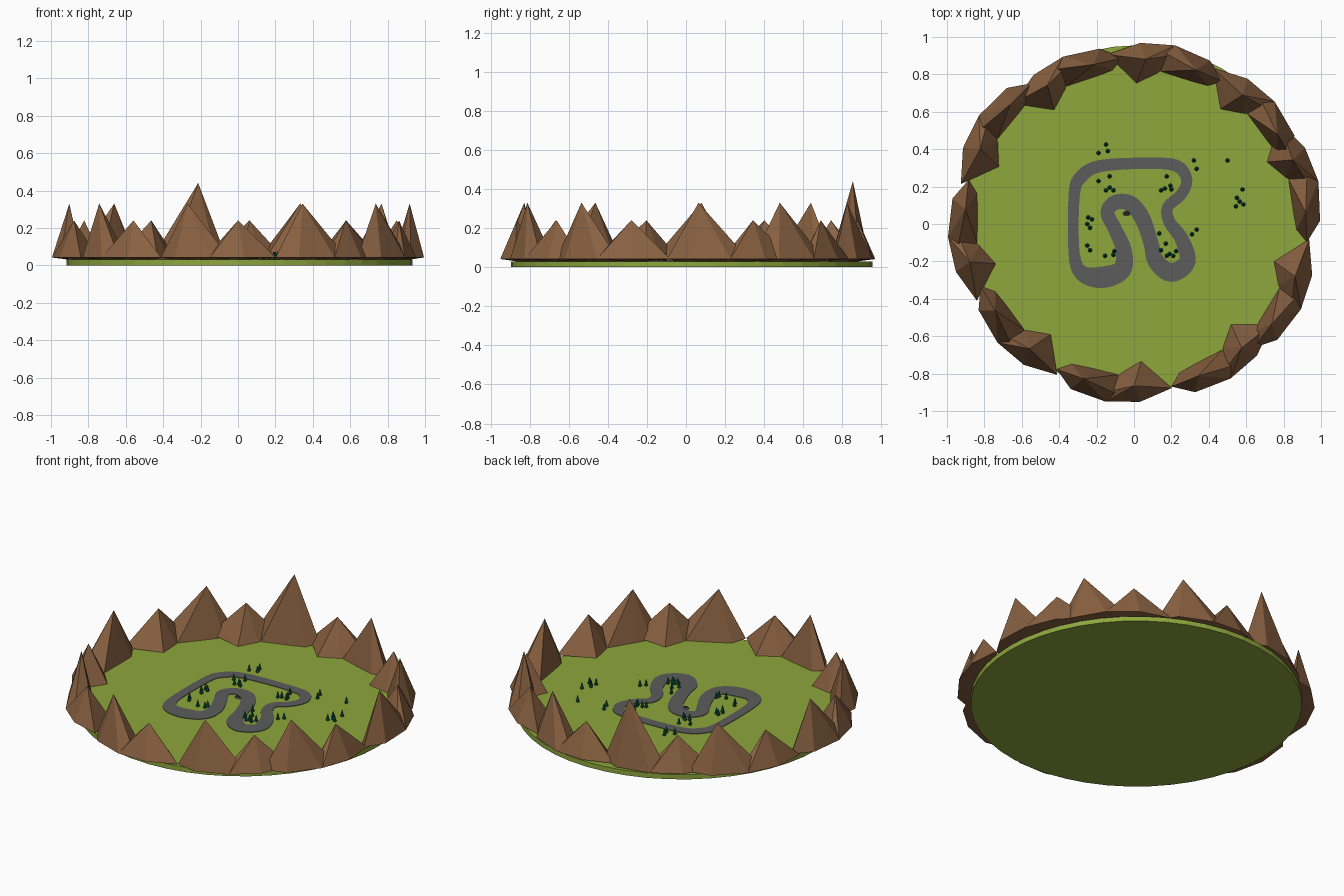
import bpy, bmesh, math
from mathutils import Vector

if "Cube" in bpy.data.objects:
    bpy.data.objects.remove(bpy.data.objects["Cube"])


def material(name, rgb):
    m = bpy.data.materials.new(name)
    m.diffuse_color = (*rgb, 1)
    m.use_nodes = True
    m.node_tree.nodes["Principled BSDF"].inputs["Base Color"].default_value = m.diffuse_color
    return m


GRASS = material("grass green", (0.27, 0.385, 0.046))
ROCK = material("rock brown", (0.25, 0.12, 0.053))
ASPHALT = material("asphalt grey", (0.107, 0.107, 0.107))
PINE = material("pine green", (0.004, 0.095, 0.055))
TRUNK = material("trunk brown", (0.08, 0.035, 0.015))
DARK = material("dark slate", (0.02, 0.02, 0.035))
TOP = 0.03


def finish(name, bm, *mats):
    bmesh.ops.recalc_face_normals(bm, faces=bm.faces)
    me = bpy.data.meshes.new(name)
    bm.to_mesh(me)
    bm.free()
    for m in mats:
        me.materials.append(m)
    ob = bpy.data.objects.new(name, me)
    bpy.context.collection.objects.link(ob)
    return ob


def cone(bm, x, y, z, r1, r2, h, n=6, mat=0):
    d = bmesh.ops.create_cone(bm, cap_ends=True, segments=n, radius1=r1, radius2=r2, depth=h)
    for v in d["verts"]:
        v.co += Vector((x, y, z + h / 2))
    for f in {f for v in d["verts"] for f in v.link_faces}:
        f.material_index = mat


# Grass disc
bm = bmesh.new()
cone(bm, 0.008, 0.03, 0, 0.925, 0.925, TOP, 48)
finish("grass_disc", bm, GRASS)


# Mountain ring: each cluster is one big and one small faceted peak,
# described as (degrees from cluster start, radius)
BIG = [(0, .88), (7, .945), (19, .962), (25, .93), (22, .81), (10, .805), (4, .82)]
SMALL = [(17, .92), (19, .962), (30, .951), (41, .90), (31, .735), (23, .80)]
# start angle, radial shift, big peak height
CLUSTERS = [(242, 0, .33), (283, .012, .33), (314, .04, .33), (354, .05, .33),
            (22, .035, .33), (58, .018, .33), (94, .01, .44), (126, .05, .33),
            (165, .035, .33), (202, .005, .33)]


def polar(deg, r, z):
    a = math.radians(deg)
    return Vector((r * math.cos(a), r * math.sin(a), z))


def peak(bm, base, apex, start, shift):
    ring = [bm.verts.new(polar(start + d, r + shift, 0.042 if r > .87 else 0.03)) for d, r in base]
    tip = bm.verts.new(polar(start + apex[0], apex[1] + shift, apex[2]))
    mid = bm.verts.new(sum((v.co for v in ring), Vector()) / len(ring) * Vector((1, 1, 0)).length / math.sqrt(2))
    mid.co.z = 0.03
    for i, v in enumerate(ring):
        w = ring[(i + 1) % len(ring)]
        bm.faces.new((v, w, tip))
        bm.faces.new((w, v, mid))


for i, (start, shift, h) in enumerate(CLUSTERS):
    bm = bmesh.new()
    peak(bm, BIG, (10, .87, h), start, shift)
    peak(bm, SMALL, (28, .865, .24), start, shift)
    finish(f"mountain_cluster_{i + 1}", bm, ROCK)

# Race track: closed smooth ribbon through (x, y, width)
PATH = [(-.32, .15, .06), (-.32, -.16, .06), (-.275, -.265, .085), (-.17, -.285, .115),
        (-.065, -.245, .10), (-.055, -.14, .085), (-.10, -.03, .075), (-.142, .06, .075),
        (-.10, .115, .08), (-.02, .11, .085), (.045, .03, .085), (.09, -.10, .08),
        (.118, -.20, .09), (.20, -.26, .10), (.285, -.20, .09), (.255, -.08, .075),
        (.19, .01, .065), (.18, .09, .06), (.25, .155, .06), (.282, .235, .06),
        (.23, .31, .065), (.08, .325, .06), (-.18, .31, .065), (-.285, .25, .07)]


def catmull(p0, p1, p2, p3, t):
    return (2 * p1 + (p2 - p0) * t + (2 * p0 - 5 * p1 + 4 * p2 - p3) * t * t
            + (3 * p1 - p0 - 3 * p2 + p3) * t ** 3) / 2


pts = [Vector(p) for p in PATH]
n = len(pts)
line = [catmull(pts[i - 1], pts[i], pts[(i + 1) % n], pts[(i + 2) % n], k / 5)
        for i in range(n) for k in range(5)]
bm = bmesh.new()
rows = []
for i, p in enumerate(line):
    t = line[(i + 1) % len(line)] - line[i - 1]
    side = Vector((-t.y, t.x, 0)).normalized() * p.z / 2
    c = Vector((p.x, p.y, 0))
    lift = Vector((0, 0, TOP - .001))
    high = Vector((0, 0, TOP + .003))
    rows.append([bm.verts.new(q) for q in
                 (c - side + lift, c - side + high, c + side + high, c + side + lift)])
for i, a in enumerate(rows):
    b = rows[(i + 1) % len(rows)]
    for j in range(4):
        bm.faces.new((a[j], a[(j + 1) % 4], b[(j + 1) % 4], b[j]))
finish("race_track", bm, ASPHALT)

# Pine trees: short trunk and three stacked cones
TREES = [(-.15, .425), (-.14, .39), (-.19, .38), (-.13, .255), (-.19, .23), (-.15, .18),
         (-.13, .195), (-.11, .18), (.32, .34), (.335, .295), (.50, .34), (.175, .255),
         (.145, .18), (.165, .19), (.195, .205), (.20, .185), (.58, .185), (.55, .14),
         (.545, .095), (.565, .12), (.585, .105), (-.245, .035), (-.225, .025), (-.25, 0),
         (-.235, -.02), (-.25, -.115), (-.235, -.14), (-.155, -.17), (-.11, -.165),
         (-.105, -.145), (.135, -.05), (.17, -.105), (.145, -.14), (.175, -.17),
         (.19, -.16), (.21, -.17), (.225, -.145), (.31, -.055), (.335, -.03)]
bm = bmesh.new()
for x, y in TREES:
    cone(bm, x, y, TOP, .004, .004, .01, 6, 1)
    for k in range(3):
        cone(bm, x, y, TOP + .006 + k * .01, .0115 - k * .0025, 0, .02, 8)
finish("pine_trees", bm, PINE, TRUNK)

# Small stone with a dark top inside the hairpin
bm = bmesh.new()
cone(bm, 0, 0, TOP, .020, .016, .008, 10)
cone(bm, 0, 0, TOP + .008, .011, .009, .003, 10, 1)
for v in bm.verts:
    v.co.y *= .65
    v.co += Vector((-.04, .057, 0))
finish("hairpin_stone", bm, ASPHALT, DARK)
